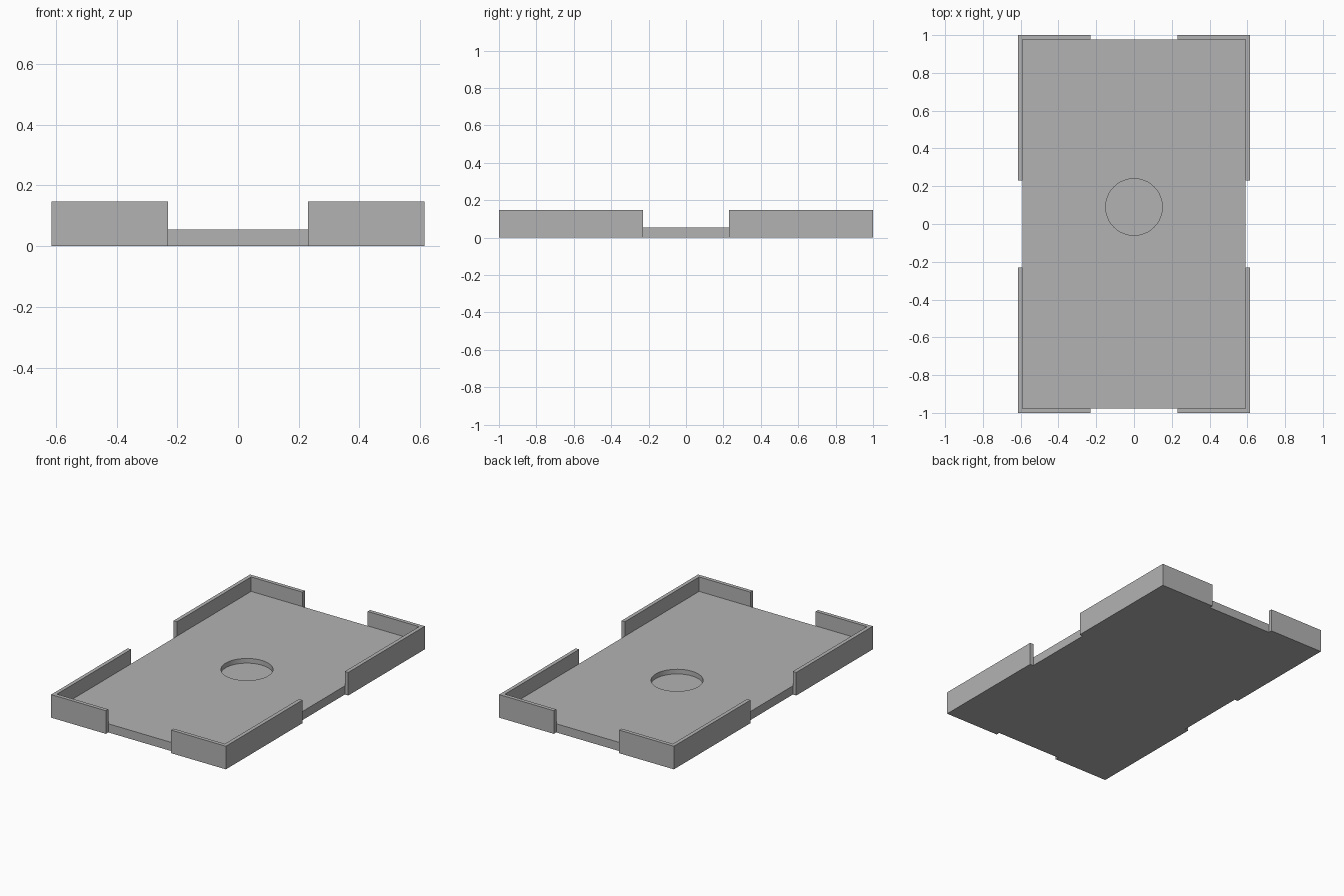
import bpy
import bmesh

if "Cube" in bpy.data.objects:
    bpy.data.objects.remove(bpy.data.objects["Cube"], do_unlink=True)

HALF_X, HALF_Y = 0.615, 1.0      # outer half size
WALL = 0.024                     # corner wall thickness
GAP = 0.23                       # half width of the side openings
BASE_H, WALL_H = 0.055, 0.147
INNER_X, INNER_Y = HALF_X - WALL, HALF_Y - WALL

grey = bpy.data.materials.new("plain grey")
grey.use_nodes = True
colour = (0.45, 0.45, 0.45, 1)
grey.diffuse_color = colour
grey.node_tree.nodes["Principled BSDF"].inputs["Base Color"].default_value = colour


def prism(name, outline, height):
    """Extrude a flat outline upwards from the ground."""
    bm = bmesh.new()
    face = bm.faces.new([bm.verts.new((x, y, 0)) for x, y in outline])
    top = bmesh.ops.extrude_face_region(bm, geom=[face])["geom"]
    verts = [v for v in top if isinstance(v, bmesh.types.BMVert)]
    bmesh.ops.translate(bm, verts=verts, vec=(0, 0, height))
    bmesh.ops.recalc_face_normals(bm, faces=bm.faces)
    mesh = bpy.data.meshes.new(name)
    bm.to_mesh(mesh)
    bm.free()
    mesh.materials.append(grey)
    obj = bpy.data.objects.new(name, mesh)
    bpy.context.collection.objects.link(obj)
    return obj


# Base plate
base = prism("base_plate", [(-INNER_X, -INNER_Y), (INNER_X, -INNER_Y),
                            (INNER_X, INNER_Y), (-INNER_X, INNER_Y)], BASE_H)

# Round recess, cut part way into the plate
bpy.ops.mesh.primitive_cylinder_add(vertices=64, radius=0.15, depth=0.1,
                                    location=(0, 0.09, BASE_H - 0.03 + 0.05))
cutter = bpy.context.object
cutter.name = "recess_cutter"
cutter.data.materials.append(grey)
cutter.hide_render = True
cut = base.modifiers.new("recess", "BOOLEAN")
cut.operation = "DIFFERENCE"
cut.solver = "EXACT"
cut.object = cutter
bpy.context.view_layer.objects.active = base
bpy.ops.object.modifier_apply(modifier=cut.name)
bpy.data.objects.remove(cutter, do_unlink=True)

bpy.ops.object.select_all(action="DESELECT")
base.select_set(True)
bpy.ops.object.shade_smooth_by_angle()

# L-shaped corner wall, mirrored to all four corners
walls = prism("corner_walls", [(GAP, HALF_Y), (GAP, INNER_Y), (INNER_X, INNER_Y),
                               (INNER_X, GAP), (HALF_X, GAP), (HALF_X, HALF_Y)], WALL_H)
mirror = walls.modifiers.new("four corners", "MIRROR")
mirror.use_axis = (True, True, False)
mirror.use_mirror_merge = False
